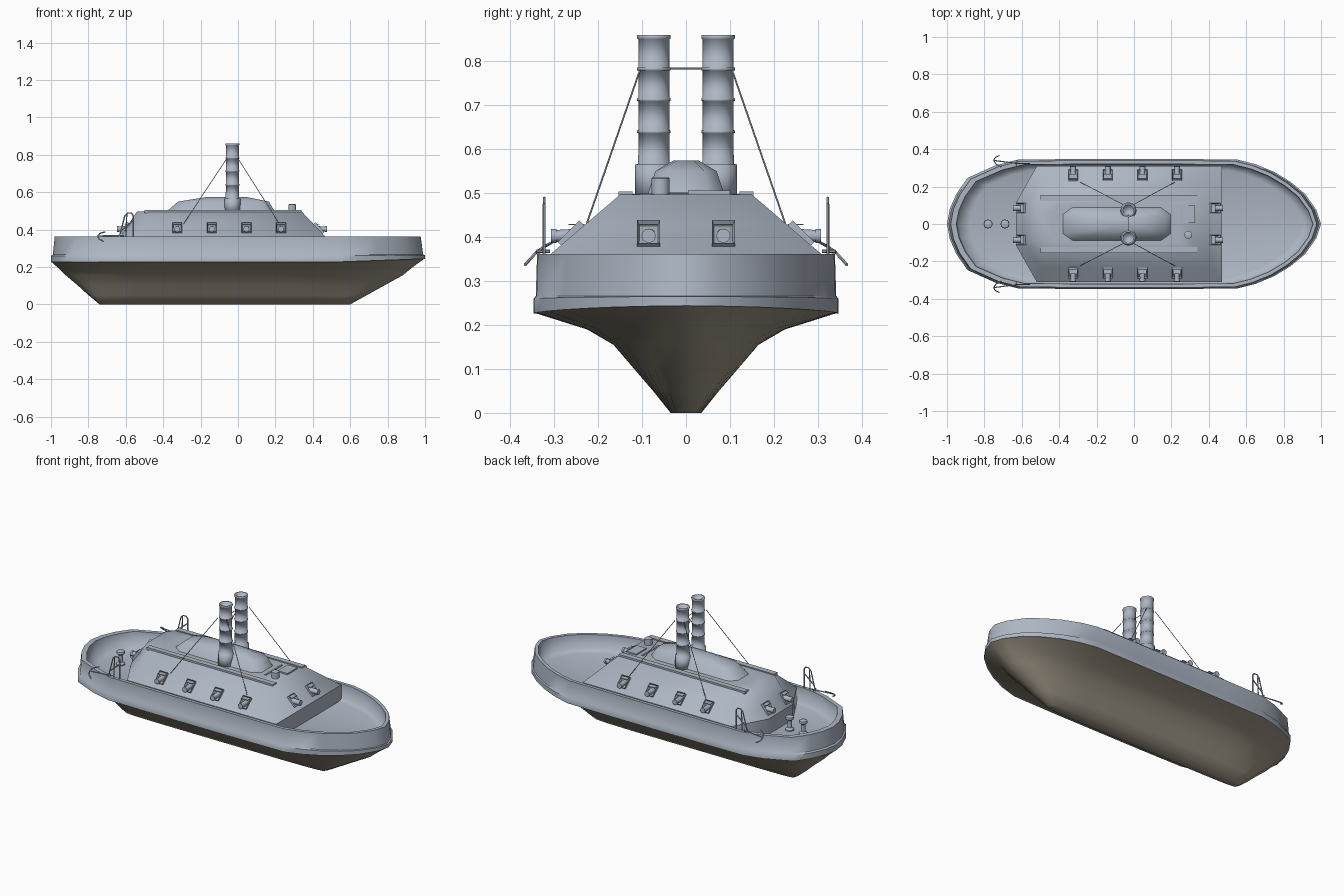
import bpy, bmesh, math
from mathutils import Vector, Matrix

if "Cube" in bpy.data.objects:
    bpy.data.objects.remove(bpy.data.objects["Cube"])


def material(name, rgb):
    m = bpy.data.materials.new(name)
    m.diffuse_color = (*rgb, 1)
    m.use_nodes = True
    m.node_tree.nodes["Principled BSDF"].inputs["Base Color"].default_value = m.diffuse_color
    return m


GREY = material("slate blue grey", (0.42, 0.47, 0.55))
HULL = material("dark hull brown", (0.34, 0.30, 0.235))


def finish(name, bm, mat=GREY, angle=35):
    bmesh.ops.recalc_face_normals(bm, faces=bm.faces)
    me = bpy.data.meshes.new(name)
    bm.to_mesh(me)
    bm.free()
    me.materials.append(mat)
    ob = bpy.data.objects.new(name, me)
    bpy.context.collection.objects.link(ob)
    bpy.ops.object.select_all(action='DESELECT')
    ob.select_set(True)
    bpy.context.view_layer.objects.active = ob
    bpy.ops.object.shade_smooth_by_angle(angle=math.radians(angle))
    return ob


def loft(bm, rings, first=True, last=True):
    """Skin a list of equal-length point rings, capping the chosen ends."""
    vs = [[bm.verts.new(p) for p in r] for r in rings]
    n = len(vs[0])
    for a, b in zip(vs, vs[1:]):
        for i in range(n):
            j = (i + 1) % n
            bm.faces.new((a[i], a[j], b[j], b[i]))
    if first:
        bm.faces.new(vs[0])
    if last:
        bm.faces.new(vs[-1])


def lathe(name, profile, loc, n=16, angle=35):
    bm = bmesh.new()
    loft(bm, [[(loc[0] + r * math.cos(2 * math.pi * i / n),
                loc[1] + r * math.sin(2 * math.pi * i / n), loc[2] + z)
               for i in range(n)] for r, z in profile])
    return finish(name, bm, angle=angle)


def add_rod(bm, p, q, r, n=6, r2=None):
    p, q = Vector(p), Vector(q)
    d = q - p
    mat = Matrix.Translation((p + q) / 2) @ d.to_track_quat('Z', 'Y').to_matrix().to_4x4()
    bmesh.ops.create_cone(bm, cap_ends=True, segments=n, radius1=r,
                          radius2=r if r2 is None else r2, depth=d.length, matrix=mat)


def tubes(name, paths, r, n=6):
    bm = bmesh.new()
    for path in paths:
        for p, q in zip(path, path[1:]):
            add_rod(bm, p, q, r, n)
    return finish(name, bm)


def box(name, lo, hi):
    bm = bmesh.new()
    c = [(a + b) / 2 for a, b in zip(lo, hi)]
    s = [b - a for a, b in zip(lo, hi)]
    bmesh.ops.create_cube(bm, size=1, matrix=Matrix.Translation(c) @ Matrix.Diagonal((*s, 1)))
    return finish(name, bm)


# Plan outline of the ship, bow at +x, normalised to half width 1
HALF = [(1, 0), (.975, .075), (.915, .16), (.84, .222), (.75, .277), (.65, .318), (.55, .343),
        (.25, .345), (-.05, .345), (-.35, .345), (-.62, .342), (-.74, .312), (-.89, .245),
        (-.95, .16), (-.985, .08), (-1, 0)]
PLAN = [(x, y / .345) for x, y in HALF] + [(x, -y / .345) for x, y in HALF[-2:0:-1]]


def plan_ring(xl, xr, hw, z, power=1, sheer=0):
    """Outline scaled to the given ends; low power squares it off, sheer lifts the bow."""
    return [(xl + (x + 1) / 2 * (xr - xl), math.copysign(abs(y) ** power, y) * hw,
             z + sheer * max(0, (x - .5) / .5)) for x, y in PLAN]


# Underwater hull
bm = bmesh.new()
loft(bm, [plan_ring(*r) for r in [
    (-.74, .60, .035, 0, .25), (-.80, .69, .075, .05, .45), (-.855, .78, .118, .10, .65),
    (-.92, .88, .165, .155, .85), (-.955, .935, .225, .19, 1, .01),
    (-.999, .999, .346, .228, 1, .018)]])
finish("lower_hull", bm, HULL, 60)

# Rubbing band and outer bulwark
bm = bmesh.new()
loft(bm, [plan_ring(*r) for r in [
    (-1, 1, .347, .226, 1, .018), (-1, 1, .347, .26, 1, .005), (-.99, .99, .342, .266),
    (-.98, .977, .339, .362), (-.95, .957, .32, .362)]], last=False)
finish("bulwark", bm, angle=50)

# Sunken deck, smoothly dished
bm = bmesh.new()
loft(bm, [plan_ring(*r) for r in [(-.95, .957, .32, .362), (-.94, .95, .316, .28),
                                  (-.88, .90, .29, .268)]], first=False)
deck = finish("deck", bm, angle=120)
if deck.data.polygons[-1].normal.z < 0:
    deck.data.flip_normals()


# Sloped armoured casemate
def case_ring(xr, xl, xe, yw, ye, z):
    h = [(xr, yw), (xl, yw), (xe, ye)]
    return [(x, y, z) for x, y in h] + [(x, -y, z) for x, y in h[::-1]]


bm = bmesh.new()
loft(bm, [case_ring(.47, -.52, -.63, .31, .115, .26), case_ring(.47, -.52, -.63, .31, .115, .36)],
     last=False)
finish("casemate_skirt", bm, angle=70)
bm = bmesh.new()
loft(bm, [case_ring(.47, -.52, -.63, .31, .115, .36), case_ring(.405, -.50, -.585, .23, .10, .4285),
          case_ring(.34, -.48, -.54, .15, .09, .497), case_ring(.24, -.40, -.44, .10, .06, .499)],
     first=False)
finish("casemate", bm, angle=70)

# Raised roof on the casemate
bm = bmesh.new()
loft(bm, [[(x, y, z) for x, y in
           [(b, w * .6), (b - .05, w), (a + .05, w), (a, w * .6),
            (a, -w * .6), (a + .05, -w), (b - .05, -w), (b, -w * .6)]]
          for a, b, w, z in [(-.39, .20, .09, .49), (-.32, .165, .07, .55), (-.16, .04, .028, .575)]])
finish("raised_roof", bm, angle=70)

# Roof fittings: edge planks, hatch, vent and plate
for s, side in ((1, "port"), (-1, "starboard")):
    box(f"roof_plank_{side}", (-.5, s * .138 - .016, .488), (.34, s * .138 + .016, .504))
box("roof_hatch", (.26, .005, .49), (.325, .10, .506))
box("roof_plate", (.225, -.07, .49), (.235, .085, .503))
lathe("roof_vent", [(.021, 0), (.021, .04), (.018, .042)], (.29, -.058, .494))

# Twin funnels with hoops
profile = [(.043, .49), (.043, .565), (.036, .567)]
for z in (.64, .713, .783):
    profile += [(.035, z - .004), (.038, z - .003), (.038, z + .003), (.035, z + .004)]
profile += [(.035, .85), (.038, .852), (.038, .86), (.029, .86), (.029, .78)]
for s, side in ((1, "port"), (-1, "starboard")):
    lathe(f"funnel_{side}", profile, (-.03, s * .073, 0), 12, 95)

# Funnel stays and tie rod
stays = [[(-.03 + dx * .03, s * .105, .78), (-.035 + dx * .26, s * .228, .425)]
         for s in (1, -1) for dx in (1, -1)]
tubes("funnel_stays", stays, .002)
tubes("funnel_tie", [[(-.03, -.05, .784), (-.03, .05, .784)]], .002)


# Gun in a square port frame lying on the sloped armour, pointing along local +x
def gun_mesh(name, tilt):
    bm = bmesh.new()
    rot = Matrix.Rotation(-math.radians(tilt), 4, 'Y')
    bmesh.ops.create_cube(bm, size=1, matrix=rot @ Matrix.Diagonal((.03, .052, .07, 1)))
    out = rot @ Vector((1, 0, 0))
    bm.normal_update()
    front = [f for f in bm.faces if f.normal.dot(out) > .9]
    bmesh.ops.inset_region(bm, faces=front, thickness=.009)
    bmesh.ops.translate(bm, verts=front[0].verts, vec=out * -.018)
    add_rod(bm, (-.02, 0, 0), (.045, 0, 0), .017, 12, .013)
    add_rod(bm, (.038, 0, 0), (.05, 0, 0), .016, 12)
    # raised shutter
    bmesh.ops.create_cube(bm, size=1, matrix=Matrix.Translation((-.008, 0, .026))
                          @ Matrix.Diagonal((.036, .045, .003, 1)))
    return finish(name, bm)


groups = [("side_gun", 45, [(x, s * .257, s * 90) for s in (1, -1) for x in (-.325, -.14, .045, .23)]),
          ("bow_gun", 42, [(.427, s * .085, 0) for s in (1, -1)]),
          ("stern_gun", 33, [(-.598, s * .085, 180) for s in (1, -1)])]
for name, tilt, spots in groups:
    gun = gun_mesh(name + "_1", tilt)
    for i, (x, y, a) in enumerate(spots):
        ob = gun
        if i:
            ob = gun.copy()
            bpy.context.collection.objects.link(ob)
            ob.name = f"{name}_{i + 1}"
        ob.location = (x, y, .403)
        ob.rotation_euler = (0, 0, math.radians(a))

# Bollards on the after deck
for i, x in enumerate((-.78, -.69)):
    lathe(f"bollard_{i + 1}", [(.024, 0), (.024, .008), (.012, .018), (.012, .06),
                               (.024, .07), (.022, .082), (.008, .086)], (x, 0, .266), 12)

# Boat davits and anchors on both sides
for s, side in ((1, "port"), (-1, "starboard")):
    y = s * .323
    tubes(f"davit_{side}", [
        [(-.64, y, .34), (-.605, y, .475), (-.59, y, .489), (-.57, y, .489), (-.56, y, .475), (-.56, y, .34)],
        [(-.595, y, .485), (-.60, y, .34)], [(-.63, y, .39), (-.56, y, .45)]], .0035)
    tubes(f"anchor_{side}", [
        [(-.61, s * .322, .368), (-.75, s * .34, .366)],
        [(-.71, s * .305, .388), (-.738, s * .32, .38), (-.75, s * .34, .366),
         (-.742, s * .355, .35), (-.72, s * .366, .337)],
        [(-.63, s * .31, .368), (-.625, s * .34, .368)]], .0035)
